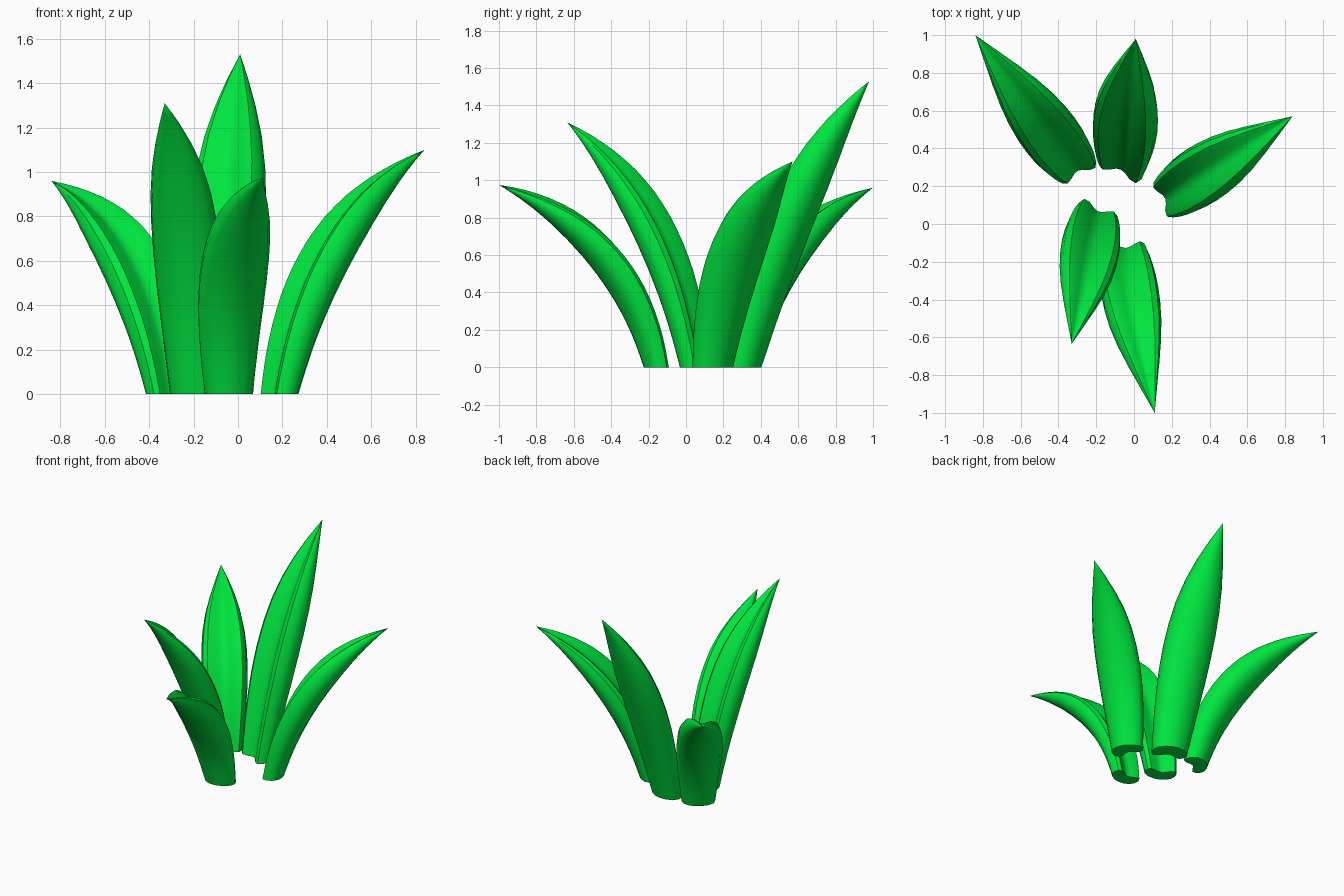
import bpy, bmesh, math
from mathutils import Vector

if "Cube" in bpy.data.objects:
    bpy.data.objects.remove(bpy.data.objects["Cube"])

green = bpy.data.materials.new("leaf_green")
green.diffuse_color = (0.0, 0.80, 0.05, 1)
green.use_nodes = True
green.node_tree.nodes["Principled BSDF"].inputs["Base Color"].default_value = green.diffuse_color

# Leaf cross-section in half-widths: (across, outward).
# Rounded outside, shallow groove inside between a small and a large lobe.
SECTION = [(0, -0.26), (0.2, -0.27), (0.48, -0.38), (0.76, -0.45), (0.96, -0.31),
           (1.03, -0.02), (0.9, 0.3), (0.55, 0.52), (0.22, 0.62), (0, 0.64),
           (-0.22, 0.62), (-0.55, 0.52), (-0.88, 0.28), (-1.02, -0.06),
           (-0.97, -0.42), (-0.77, -0.65), (-0.48, -0.57), (-0.22, -0.36)]
# Half-width along the leaf
WIDTHS = [0.11, 0.126, 0.139, 0.149, 0.153, 0.15, 0.139, 0.117, 0.084, 0.044, 0]


def half_width(t):
    i = min(int(t * 10), 9)
    f = t * 10 - i
    return WIDTHS[i] * (1 - f) + WIDTHS[i + 1] * f


def leaf(name, base, tip, lean, rise, roll=0, size=1, shift=0, rings=20):
    b, tip = Vector((*base, 0)), Vector(tip)
    reach = tip - b
    ctrl = b + Vector((reach.x * lean + shift, reach.y * lean, reach.z * rise))
    angle = math.atan2(reach.y, reach.x) + math.radians(roll)
    facing = Vector((math.cos(angle), math.sin(angle), 0))
    bm = bmesh.new()
    prev = None
    n = len(SECTION)
    for i in range(rings):
        t = i / rings
        p = b * (1 - t) ** 2 + ctrl * (2 * t * (1 - t)) + tip * t * t
        tan = ((ctrl - b) * (1 - t) + (tip - ctrl) * t).normalized()
        out = (facing - tan * facing.dot(tan)).normalized()
        side = tan.cross(out)
        w = half_width(t) * size
        ring = []
        for u, v in SECTION:
            co = p + side * u * w + out * v * w
            if i == 0:                       # flat cut on the ground
                co -= tan * (co.z / tan.z)
            ring.append(bm.verts.new(co))
        if prev:
            for k in range(n):
                bm.faces.new((prev[k], prev[(k + 1) % n], ring[(k + 1) % n], ring[k]))
        else:
            bm.faces.new(ring)
        prev = ring
    point = bm.verts.new(tip)
    for k in range(n):
        bm.faces.new((prev[k], prev[(k + 1) % n], point))
    bmesh.ops.recalc_face_normals(bm, faces=bm.faces)
    me = bpy.data.meshes.new(name)
    bm.to_mesh(me)
    bm.free()
    me.materials.append(green)
    ob = bpy.data.objects.new(name, me)
    bpy.context.collection.objects.link(ob)
    bpy.context.view_layer.objects.active = ob
    ob.select_set(True)
    bpy.ops.object.shade_smooth_by_angle(angle=math.radians(40))
    ob.select_set(False)


# Five leaves fanning out around the centre
leaf("back_left_leaf", (-0.315, 0.305), (-0.84, 1.0, 0.96), 0.18, 0.74)
leaf("back_leaf", (-0.062, 0.32), (0.01, 0.98, 1.53), 0.35, 0.62, roll=-8, size=1.12, shift=-0.01)
leaf("right_leaf", (0.19, 0.15), (0.84, 0.57, 1.10), 0.21, 0.69)
leaf("front_left_leaf", (-0.2, 0.04), (-0.33, -0.635, 1.31), 0.21, 0.66, roll=-5)
leaf("front_leaf", (-0.04, -0.155), (0.11, -1.0, 0.975), 0.18, 0.74, size=0.97, shift=-0.038)
